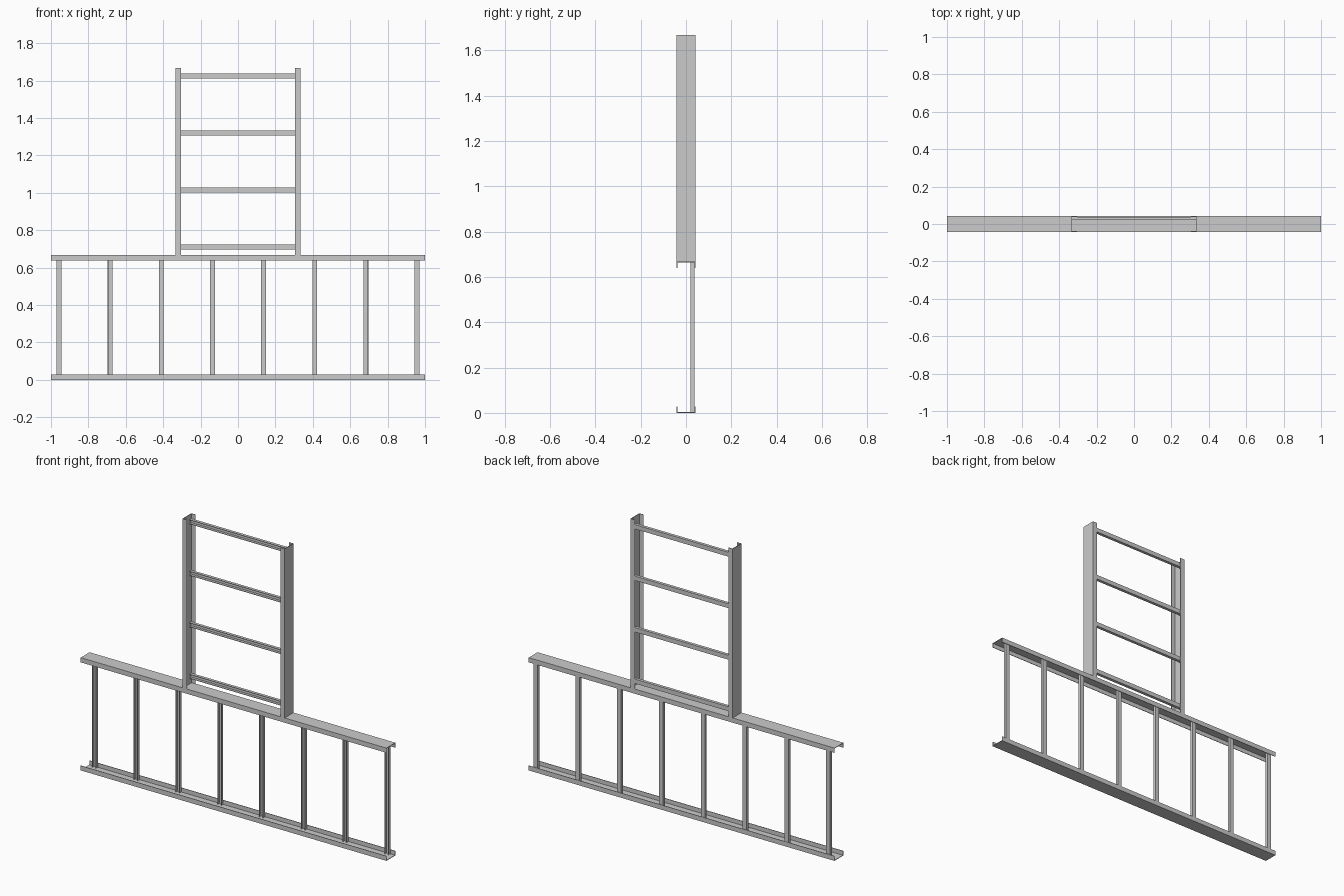
import bpy
from mathutils import Matrix, Vector

if "Cube" in bpy.data.objects:
    bpy.data.objects.remove(bpy.data.objects["Cube"])

T = 0.003  # sheet thickness


def channel(name, width, depth, length, origin, along, across, into):
    """C-channel: web of given width at origin, flanges reaching 'into', swept 'along'."""
    w, d = width / 2, depth
    prof = [(-w, 0), (w, 0), (w, d), (w - T, d), (w - T, T),
            (-w + T, T), (-w + T, d), (-w, d)]
    o, a, c, i = map(Vector, (origin, along, across, into))
    n = len(prof)
    verts = [o + c * u + i * v + a * s for s in (-length / 2, length / 2) for u, v in prof]
    faces = [(k, (k + 1) % n, n + (k + 1) % n, n + k) for k in range(n)]
    # end caps: web and two flanges
    for b in (0, n):
        faces += [tuple(b + k for k in q)
                  for q in ((0, 1, 2, 3, 4, 5, 6, 7),)]
    me = bpy.data.meshes.new(name)
    me.from_pydata(verts, [], faces)
    import bmesh
    bm = bmesh.new()
    bm.from_mesh(me)
    bmesh.ops.recalc_face_normals(bm, faces=bm.faces)
    bm.to_mesh(me)
    bm.free()
    ob = bpy.data.objects.new(name, me)
    bpy.context.collection.objects.link(ob)
    return ob


X, Y, Z = (1, 0, 0), (0, 1, 0), (0, 0, 1)
W, D = 0.083, 0.028        # rail width and flange depth
H, TOP = 0.667, 1.667      # lower frame height, full height
BACK = W / 2 - T           # rungs sit against the inside of the back flange

# lower frame: horizontal rails
channel("lower_frame_bottom_rail", W, D, 2, (0, 0, 0), X, Y, Z)
channel("lower_frame_top_rail", W, D, 2, (0, 0, H), X, Y, (0, 0, -1))

# lower frame: vertical rungs
for k in range(8):
    x = -0.957 + k * 1.914 / 7
    channel("lower_frame_rung", 0.026, 0.018, H - 2 * T, (x, BACK, H / 2), Z, X, (0, -1, 0))

# upper frame: vertical rails
for s, side in ((-1, "left"), (1, "right")):
    channel("upper_frame_rail_" + side, W, D, TOP - H, (s * 0.334, 0, (TOP + H) / 2),
            Z, Y, (-s, 0, 0))

# upper frame: horizontal rungs
for k in range(4):
    channel("upper_frame_rung", 0.026, 0.018, 0.668 - 2 * T,
            (0, BACK, 0.711 + k * 0.3045), X, Z, (0, -1, 0))
